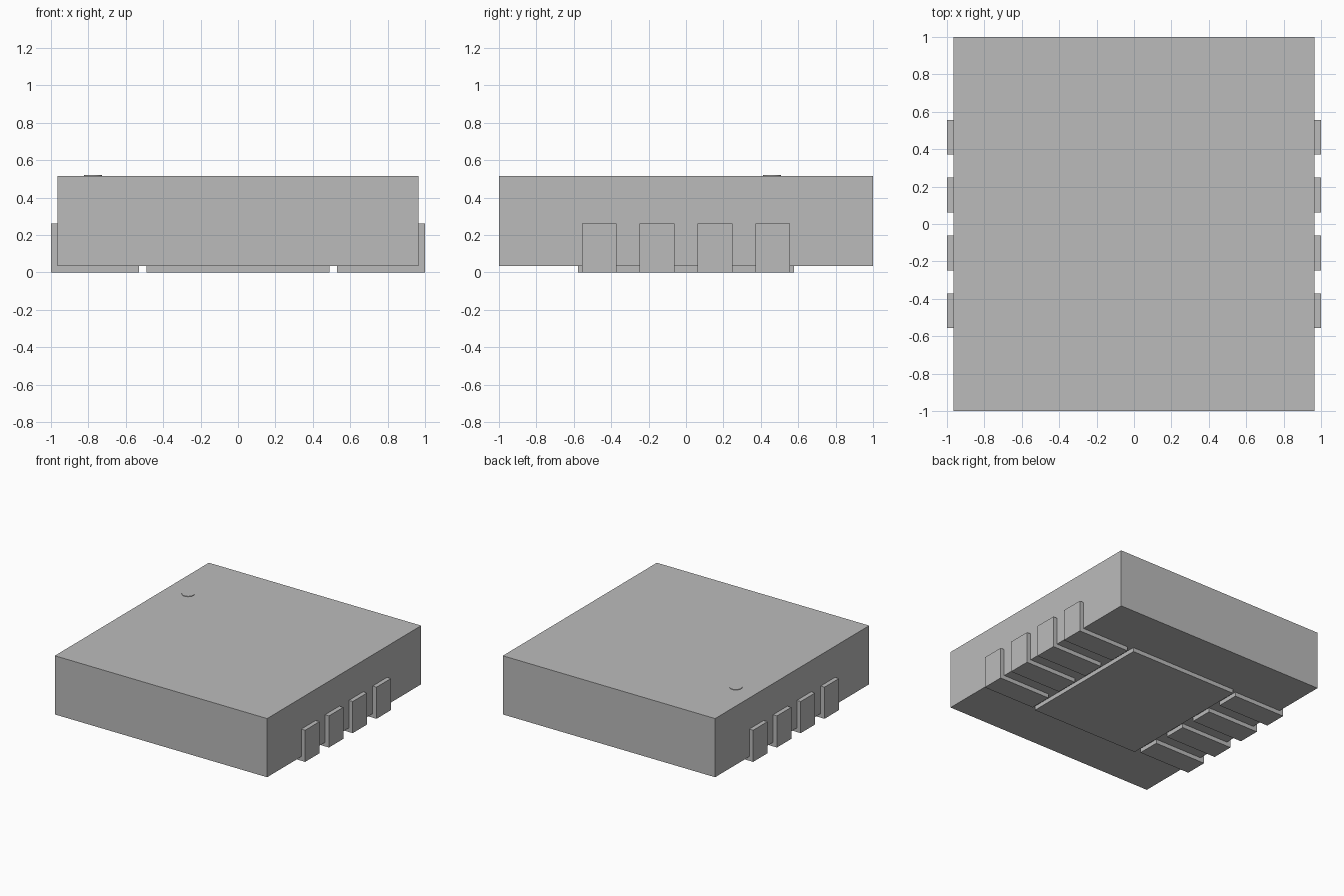
import bpy, bmesh

cube = bpy.data.objects.get("Cube")
if cube:
    bpy.data.objects.remove(cube, do_unlink=True)

GREY = (0.50, 0.50, 0.50, 1.0)
grey = bpy.data.materials.new("plain grey")
grey.use_nodes = True
grey.diffuse_color = GREY
grey.node_tree.nodes["Principled BSDF"].inputs["Base Color"].default_value = GREY


def finish(name, bm):
    bmesh.ops.recalc_face_normals(bm, faces=bm.faces)
    mesh = bpy.data.meshes.new(name)
    bm.to_mesh(mesh)
    bm.free()
    mesh.materials.append(grey)
    obj = bpy.data.objects.new(name, mesh)
    bpy.context.collection.objects.link(obj)
    return obj


def box(name, half_x, half_y, z0, z1):
    bm = bmesh.new()
    bmesh.ops.create_cube(bm, size=2)
    for v in bm.verts:
        v.co.x *= half_x
        v.co.y *= half_y
        v.co.z = z1 if v.co.z > 0 else z0
    return finish(name, bm)


def lead(name, side, y):
    # L-shaped profile swept along y
    profile = [(INNER, 0), (1, 0), (1, LEAD_TOP), (BODY_X, LEAD_TOP),
               (BODY_X, GAP), (INNER, GAP)]
    bm = bmesh.new()
    face = bm.faces.new([bm.verts.new((side * x, y - LEAD_HALF, z)) for x, z in profile])
    swept = bmesh.ops.extrude_face_region(bm, geom=[face])["geom"]
    verts = [g for g in swept if isinstance(g, bmesh.types.BMVert)]
    bmesh.ops.translate(bm, verts=verts, vec=(0, 2 * LEAD_HALF, 0))
    return finish(name, bm)


BODY_X, GAP, BODY_TOP = 0.965, 0.034, 0.516
INNER, LEAD_TOP, LEAD_HALF, PITCH = 0.53, 0.26, 0.093, 0.309

# Package body and the pad beneath it
box("package_body", BODY_X, 1.0, GAP, BODY_TOP)
box("thermal_pad", 0.49, 0.577, 0, GAP)

# Four leads wrapping up each side
for side, label in ((1, "left"), (-1, "right")):
    for i in range(4):
        lead(f"{label}_lead_{i + 1}", side, (i - 1.5) * PITCH)

# Thin round marker on the top
bm = bmesh.new()
bmesh.ops.create_cone(bm, cap_ends=True, segments=32, radius1=0.048, radius2=0.048, depth=0.004)
bmesh.ops.translate(bm, verts=bm.verts, vec=(-0.775, 0.46, BODY_TOP + 0.002))
marker = finish("corner_marker", bm)
bpy.context.view_layer.objects.active = marker
marker.select_set(True)
bpy.ops.object.shade_smooth_by_angle()
